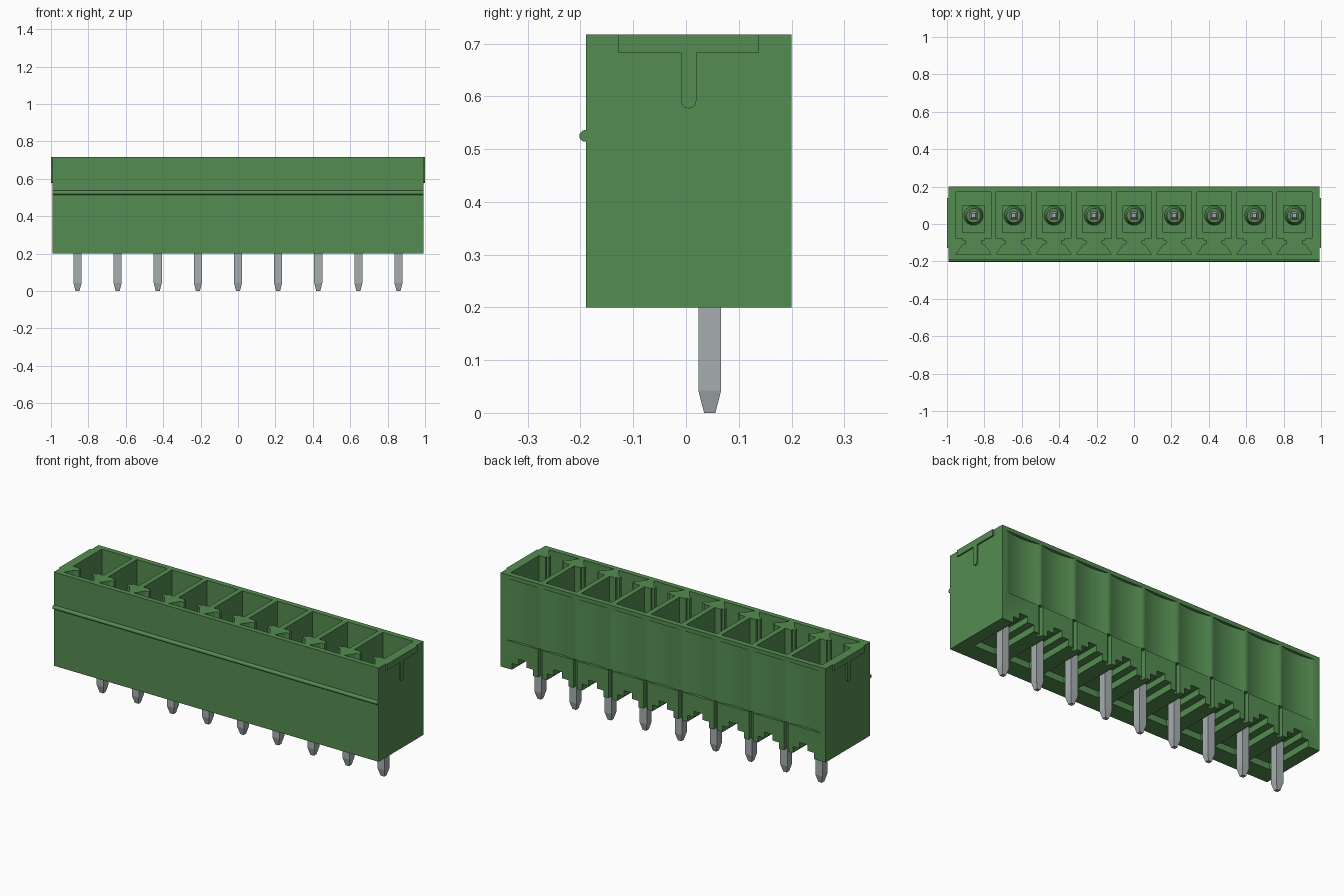
import bpy, bmesh, math

cube = bpy.data.objects.get("Cube")
if cube:
    bpy.data.objects.remove(cube, do_unlink=True)

PITCH = 0.2145
CELLS = [(i - 4) * PITCH for i in range(9)]
GAPS = [(i - 3.5) * PITCH for i in range(8)]
BASE, TOP = 0.2, 0.717


def material(name, rgb, metallic=0.0):
    m = bpy.data.materials.new(name)
    m.use_nodes = True
    m.diffuse_color = (*rgb, 1)
    m.node_tree.nodes["Principled BSDF"].inputs["Base Color"].default_value = (*rgb, 1)
    return m


green = material("green plastic", (0.09, 0.265, 0.083))
silver = material("tinned metal", (0.39, 0.425, 0.44))


def prism(bm, pts, z0, z1, x=0.0):
    """Upright prism from an xy outline, shifted along x."""
    low = [bm.verts.new((px + x, py, z0)) for px, py in pts]
    high = [bm.verts.new((px + x, py, z1)) for px, py in pts]
    bm.faces.new(low[::-1])
    bm.faces.new(high)
    n = len(pts)
    for i in range(n):
        j = (i + 1) % n
        bm.faces.new((low[i], low[j], high[j], high[i]))


def rect(w, y0, y1):
    return [(-w, y0), (w, y0), (w, y1), (-w, y1)]


def finish(name, bm, mat):
    bmesh.ops.recalc_face_normals(bm, faces=bm.faces)
    me = bpy.data.meshes.new(name)
    bm.to_mesh(me)
    bm.free()
    me.materials.append(mat)
    ob = bpy.data.objects.new(name, me)
    bpy.context.collection.objects.link(ob)
    return ob


def prisms(name, pts, z0, z1, places, mat=green):
    bm = bmesh.new()
    for x in places:
        prism(bm, pts, z0, z1, x)
    return finish(name, bm, mat)


def carve(target, cutter):
    mod = target.modifiers.new("cut", "BOOLEAN")
    mod.operation, mod.solver, mod.object = "DIFFERENCE", "EXACT", cutter
    bpy.context.view_layer.objects.active = target
    with bpy.context.temp_override(object=target, active_object=target):
        bpy.ops.object.modifier_apply(modifier=mod.name)
    bpy.data.objects.remove(cutter, do_unlink=True)


# Housing block
housing = prisms("housing", rect(0.992, -0.19, 0.2), BASE, TOP, [0])

# Open cells with a dovetail keyway toward the front
half = [(0.093, 0.17), (0.093, -0.078), (0.055, -0.078), (0.055, -0.088),
        (0.04, -0.088), (0.04, -0.106), (0.06, -0.114), (0.093, -0.162)]
outline = half + [(-x, y) for x, y in reversed(half)]
carve(housing, prisms("cell_cutter", outline, 0.3, TOP + 0.1, CELLS))
carve(housing, prisms("floor_cutter", rect(0.06, -0.045, 0.1), 0.275, 0.4, CELLS))

# Shallow scallops in the back wall
arc = [(0.104 * t / 8, 0.2 - 0.016 * (1 - (t / 8) ** 2)) for t in range(-8, 9)]
scallop = [(-0.104, 0.25)] + arc + [(0.104, 0.25)]
carve(housing, prisms("scallop_cutter", scallop, 0.355, 0.695, CELLS))

# Grooves between cells, underside pockets and back notches
carve(housing, prisms("groove_cutter", rect(0.012, 0.175, 0.25), 0.1, 0.36, GAPS))
carve(housing, prisms("pocket_cutter", rect(0.065, -0.09, 0.25), 0.1, 0.235, CELLS))
carve(housing, prisms("notch_cutter", rect(0.025, 0.02, 0.25), 0.1, 0.268, CELLS))

# Round collars on the cell floors
bm = bmesh.new()
for x in CELLS:
    ret = bmesh.ops.create_cone(bm, cap_ends=True, segments=24, radius1=0.053,
                                radius2=0.038, depth=0.06)
    bmesh.ops.translate(bm, verts=ret["verts"], vec=(x, 0.045, 0.3))
collars = finish("pin_collars", bm, green)

# Long rounded rib on the front
bm = bmesh.new()
ret = bmesh.ops.create_cone(bm, cap_ends=True, segments=20, radius1=0.011,
                            radius2=0.011, depth=1.984)
for v in ret["verts"]:
    x, y, z = v.co
    v.co = (z, y - 0.191, x + 0.525)
rib = finish("front_rib", bm, green)

# T-shaped raised plates on both ends
stem = [(0.005 + 0.0145 * math.cos(a), 0.5915 + 0.0145 * math.sin(a))
        for a in [math.pi * (1 + k / 10) for k in range(11)]]
tee = stem + [(0.0195, 0.683), (0.138, 0.683), (0.138, TOP),
              (-0.129, TOP), (-0.129, 0.683), (-0.0095, 0.683)]
for name, side in (("left_end_plate", 1), ("right_end_plate", -1)):
    bm = bmesh.new()
    inner = [bm.verts.new((side * 0.991, y, z)) for y, z in tee]
    face = bm.faces.new(inner)
    ret = bmesh.ops.extrude_face_region(bm, geom=[face])
    moved = [g for g in ret["geom"] if isinstance(g, bmesh.types.BMVert)]
    bmesh.ops.translate(bm, verts=moved, vec=(side * 0.009, 0, 0))
    finish(name, bm, green)

# Contact pins, tapered at both tips
bm = bmesh.new()
levels = [(0.0, 0.5), (0.042, 1.0), (0.555, 1.0), (0.6, 0.5)]
for x in CELLS:
    rings = []
    for z, s in levels:
        rings.append([bm.verts.new((x + 0.0215 * s * a, 0.045 + 0.0215 * s * b, z))
                      for a, b in ((-1, -1), (1, -1), (1, 1), (-1, 1))])
    bm.faces.new(rings[0][::-1])
    bm.faces.new(rings[-1])
    for lo, hi in zip(rings, rings[1:]):
        for i in range(4):
            j = (i + 1) % 4
            bm.faces.new((lo[i], lo[j], hi[j], hi[i]))
finish("contact_pins", bm, silver)

# Smooth only the curved parts
for ob in (housing, collars, rib):
    bpy.ops.object.select_all(action="DESELECT")
    ob.select_set(True)
    bpy.context.view_layer.objects.active = ob
    bpy.ops.object.shade_smooth_by_angle(angle=math.radians(25))
